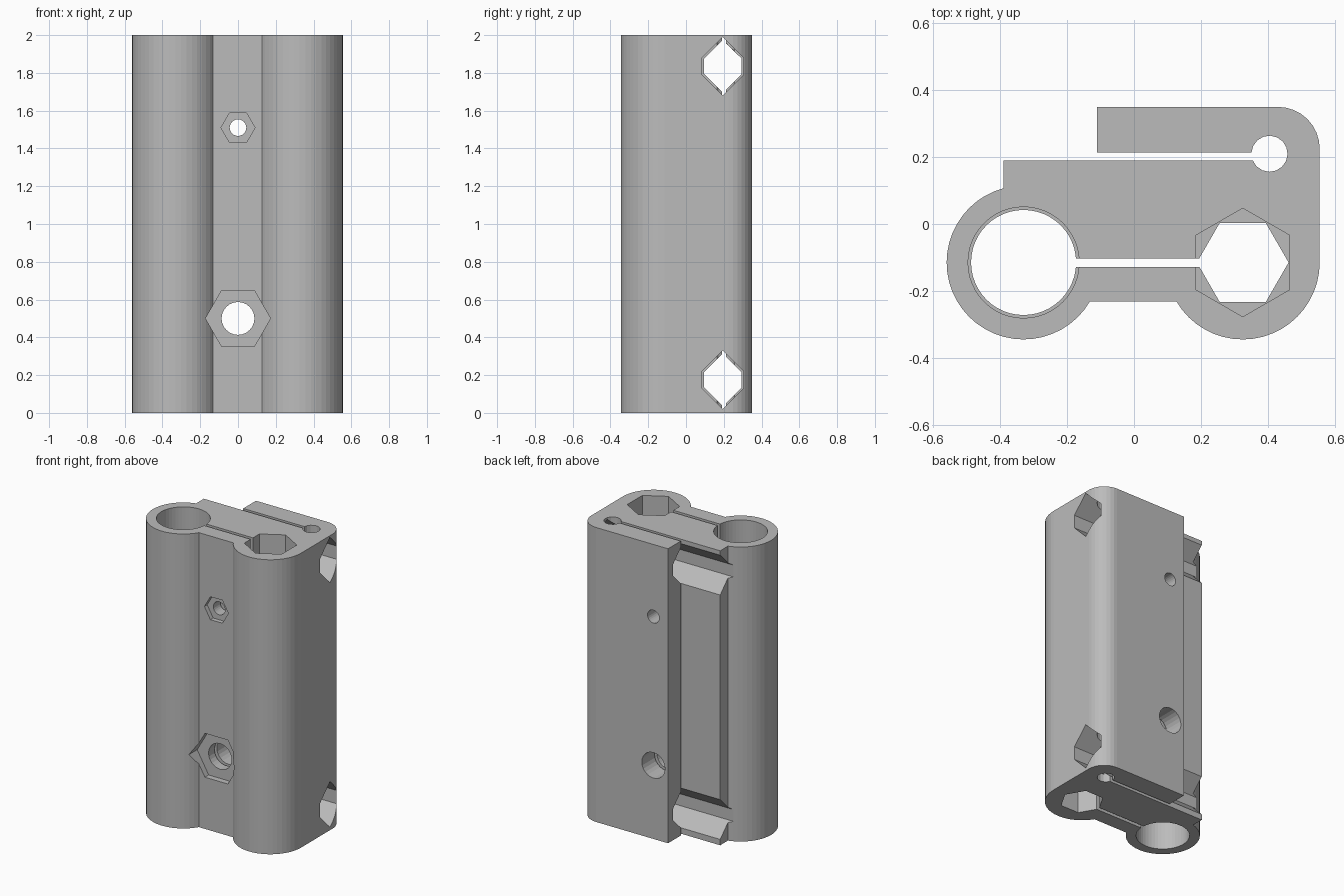
import bpy
import bmesh
from math import sin, cos, radians, pi
from mathutils import Matrix, Vector

default = bpy.data.objects.get("Cube")
if default:
    bpy.data.objects.remove(default, do_unlink=True)

gray = bpy.data.materials.new("plain_gray")
gray.use_nodes = True
COLOR = (0.5, 0.5, 0.5, 1)
gray.diffuse_color = COLOR
gray.node_tree.nodes["Principled BSDF"].inputs["Base Color"].default_value = COLOR

HEIGHT = 2.0
BORE = Vector((-0.33, -0.115))      # round rod bore
SCREW = Vector((0.325, -0.115))     # hexagonal bore
HINGE = Vector((0.405, 0.21))       # relief hole at the root of the arm


def arc(center, radius, start, end, steps):
    """Points on an arc, angles in degrees."""
    angles = [radians(start + (end - start) * i / steps) for i in range(steps + 1)]
    return [(center[0] + radius * cos(a), center[1] + radius * sin(a)) for a in angles]


def prism(name, points, low, high, axis="Z"):
    """Extrude a 2D outline along an axis: Z uses (x, y), Y uses (x, z), X uses (y, z)."""
    place = {
        "Z": lambda u, v, w: (u, v, w),
        "Y": lambda u, v, w: (u, w, v),
        "X": lambda u, v, w: (w, u, v),
    }[axis]
    bm = bmesh.new()
    base = bm.faces.new([bm.verts.new(place(u, v, low)) for u, v in points])
    extruded = bmesh.ops.extrude_face_region(bm, geom=[base])["geom"]
    top = [g for g in extruded if isinstance(g, bmesh.types.BMVert)]
    bmesh.ops.translate(bm, verts=top, vec=place(0, 0, high - low))
    if base.is_valid and all(len(e.link_faces) != 2 for e in base.edges):
        bm.faces.remove(base)
    bmesh.ops.recalc_face_normals(bm, faces=bm.faces)
    mesh = bpy.data.meshes.new(name)
    bm.to_mesh(mesh)
    bm.free()
    obj = bpy.data.objects.new(name, mesh)
    mesh.materials.append(gray)
    bpy.context.collection.objects.link(obj)
    return obj


def ngon(center, radius, sides, turn=0):
    return arc(center, radius, turn, turn + 360, sides)[:-1]


def cut(target, cutter):
    """Subtract a cutter and remove it."""
    mod = target.modifiers.new("cut", "BOOLEAN")
    mod.operation = "DIFFERENCE"
    mod.solver = "EXACT"
    mod.object = cutter
    bpy.context.view_layer.objects.active = target
    bpy.ops.object.modifier_apply(modifier=mod.name)
    bpy.data.objects.remove(cutter, do_unlink=True)


# Body: two round lobes, a rounded back corner and a hinged clamp arm
outline = (
    arc(BORE, 0.23, 105.1, 329.4, 30)
    + arc(SCREW, 0.23, 210.6, 360, 20)
    + arc((0.43, 0.225), 0.125, 0, 90, 8)
    + [(-0.11, 0.35), (-0.11, 0.213)]
    + arc(HINGE, 0.054, 176.8, -158.3, 15)
    + [(-0.39, 0.19)]
)
body = prism("carriage_body", outline, 0, HEIGHT)

# Rod bore with a slightly wider seat at each end
cut(body, prism("bore", ngon(BORE, 0.157, 48), -0.1, 2.1))
for low, high in ((-0.1, 0.65), (1.35, 2.1)):
    cut(body, prism("bore_seat", ngon(BORE, 0.166, 48), low, high))

# Hexagonal bore, wider and turned in the upper half
cut(body, prism("hex_bore", ngon(SCREW, 0.137, 6), -0.1, 2.1))
cut(body, prism("hex_seat", ngon(SCREW, 0.162, 6, 30), 1.0, 2.1))

# Clamp slit joining the bores
slit = [(-0.32, -0.128), (0.32, -0.128), (0.32, -0.103), (-0.32, -0.103)]
cut(body, prism("clamp_slit", slit, -0.1, 2.1))

# Clamp screw holes with nut recesses in the front
for z, hole, nut, depth in ((1.51, 0.044, 0.09, 0.03), (0.5, 0.087, 0.172, 0.04)):
    cut(body, prism("screw_hole", ngon((0, z), hole, 24), -0.5, 0.5, "Y"))
    cut(body, prism("nut_recess", ngon((0, z), nut, 6), -0.5, -0.232 + depth, "Y"))

# Strap channels running across, wider at the hinge side


def strap(z, half_width, half_height, flat):
    return [(0.195 + sy * half_width * wide, z + sz)
            for sy, wide, sz in ((0, 0, half_height), (-1, 1, flat), (-1, 1, -flat),
                                 (0, 0, -half_height), (1, 1, -flat), (1, 1, flat))]


for z in (1.835, 0.175):
    cut(body, prism("strap_channel", strap(z, 0.1, 0.14, 0.04), -0.7, 0.7, "X"))
    cut(body, prism("strap_mouth", strap(z, 0.11, 0.155, 0.045), 0.38, 0.7, "X"))
